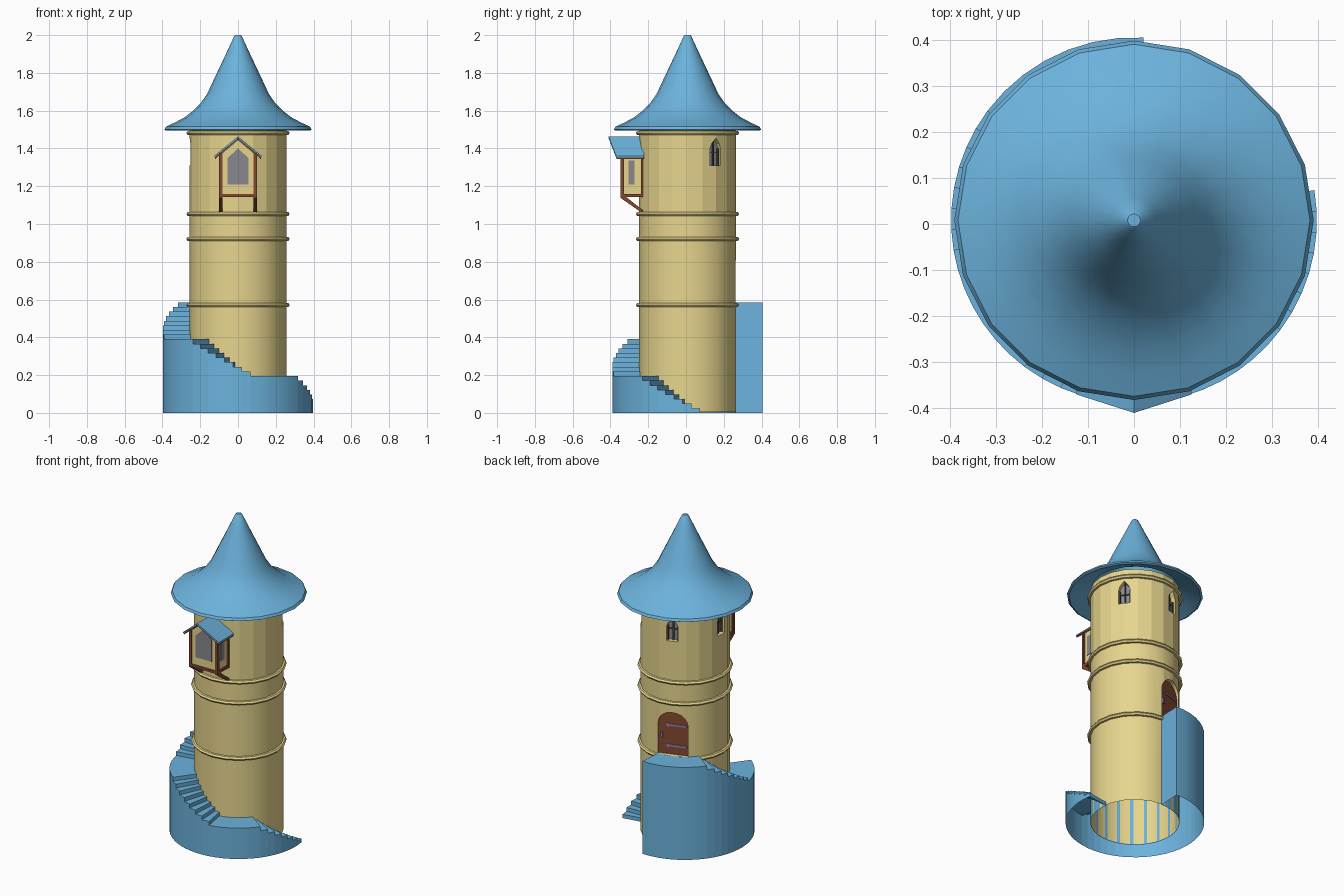
import bpy, bmesh
from math import sin, cos, pi, radians

if "Cube" in bpy.data.objects:
    bpy.data.objects.remove(bpy.data.objects["Cube"])

CY = 0.008      # tower axis in y
N = 20          # sides of the round parts


def material(name, col):
    m = bpy.data.materials.new(name)
    m.diffuse_color = (*col, 1)
    m.use_nodes = True
    m.node_tree.nodes["Principled BSDF"].inputs["Base Color"].default_value = m.diffuse_color
    return m


BLUE = material("blue_slate", (0.15, 0.45, 0.72))
STONE = material("cream_stone", (0.80, 0.67, 0.27))
WOOD = material("red_wood", (0.22, 0.065, 0.03))
GLASS = material("grey_glass", (0.25, 0.25, 0.27))
IRON = material("dark_iron", (0.07, 0.06, 0.06))
HINGE = material("mauve_metal", (0.30, 0.20, 0.42))


def finish(name, bm, mat, smooth=False):
    me = bpy.data.meshes.new(name)
    bm.to_mesh(me)
    bm.free()
    ob = bpy.data.objects.new(name, me)
    bpy.context.collection.objects.link(ob)
    me.materials.append(mat)
    if smooth:
        smooth_it(ob)
    return ob


def activate(ob):
    bpy.ops.object.select_all(action='DESELECT')
    ob.select_set(True)
    bpy.context.view_layer.objects.active = ob


def smooth_it(ob):
    activate(ob)
    bpy.ops.object.shade_smooth_by_angle(angle=radians(30))


def polar(r, deg, z, u=0.0):
    a = radians(deg)
    return (r * cos(a) - u * sin(a), CY + r * sin(a) + u * cos(a), z)


def lathe(name, profile, mat, smooth=True):
    """Turn a profile (r, z), listed bottom to top on the outside."""
    bm = bmesh.new()
    rows = [[bm.verts.new(polar(max(r, 1e-5), 360 * i / N, z)) for i in range(N)] for r, z in profile]
    for lo, hi in zip(rows, rows[1:]):
        for i in range(N):
            j = (i + 1) % N
            bm.faces.new((lo[i], lo[j], hi[j], hi[i]))
    bmesh.ops.remove_doubles(bm, verts=bm.verts, dist=1e-4)
    return finish(name, bm, mat, smooth)


def loft(name, a, b, mat):
    """Solid between two matching outlines."""
    bm = bmesh.new()
    va, vb = [[bm.verts.new(p) for p in pts] for pts in (a, b)]
    bm.faces.new(va)
    bm.faces.new(vb)
    n = len(va)
    for i in range(n):
        j = (i + 1) % n
        bm.faces.new((va[i], va[j], vb[j], vb[i]))
    bmesh.ops.recalc_face_normals(bm, faces=bm.faces)
    return finish(name, bm, mat)


def radial(name, pts, r0, r1, az, mat):
    """Outline (u, z) facing azimuth az, extruded from radius r0 to r1."""
    return loft(name, [polar(r0, az, z, u) for u, z in pts],
                [polar(r1, az, z, u) for u, z in pts], mat)


def rect(u0, u1, z0, z1):
    return [(u0, z0), (u1, z0), (u1, z1), (u0, z1)]


def arch(w, z0, zs, zt, n=10):
    return [(-w, z0), (w, z0)] + [(w * cos(pi * i / n), zs + (zt - zs) * sin(pi * i / n)) for i in range(n + 1)]


def gothic(w, z0, zs, zt):
    h = zt - zs
    return [(-w, z0), (w, z0), (w, zs), (w * .75, zs + h * .45), (0, zt), (-w * .75, zs + h * .45), (-w, zs)]


def wall(name, r, z0, z1, cutters, smooth):
    """Round wall with recesses, open at both ends."""
    ob = lathe(name, [(0, z0), (r, z0), (r, z1), (0, z1)], STONE, False)
    for c in cutters:
        c.hide_render = True
        m = ob.modifiers.new("recess", 'BOOLEAN')
        m.operation, m.object, m.solver = 'DIFFERENCE', c, 'EXACT'
        activate(ob)
        bpy.ops.object.modifier_apply(modifier=m.name)
        bpy.data.objects.remove(c)
    bm = bmesh.new()
    bm.from_mesh(ob.data)
    caps = [f for f in bm.faces if all(abs(v.co.z - z0) < 1e-4 for v in f.verts)
            or all(abs(v.co.z - z1) < 1e-4 for v in f.verts)]
    bmesh.ops.delete(bm, geom=caps, context='FACES')
    bm.to_mesh(ob.data)
    bm.free()
    if smooth:
        smooth_it(ob)


# tower walls with door and window recesses
WIN_AZ, DOOR_AZ = (36, 108, 180), 108
win = gothic(0.034, 1.31, 1.40, 1.455)
door = arch(0.09, 0.585, 0.775, 0.86)
wall("lower_wall", 0.256, 0.005, 1.05, [radial("door_cutter", door, 0.215, 0.32, DOOR_AZ, STONE)], True)
wall("upper_wall", 0.256, 1.05, 1.53,
     [radial("window_cutter", win, 0.222, 0.32, a, STONE) for a in WIN_AZ], False)

# stone bands
for i, z in enumerate((0.571, 0.921, 1.053, 1.482)):
    lathe(f"stone_band_{i}", [(0.252, z - .012), (0.267, z - .010), (0.274, z), (0.267, z + .010),
                              (0.252, z + .012)], STONE)

# flared roof with underside
lathe("roof", [(0.25, 1.55), (0.31, 1.522), (0.378, 1.494), (0.39, 1.5), (0.382, 1.515), (0.335, 1.537),
               (0.285, 1.563), (0.237, 1.6), (0.197, 1.64), (0.163, 1.69), (0.135, 1.75), (0.09, 1.845),
               (0.05, 1.93), (0.02, 1.995), (0.014, 2.0), (0, 2.0)], BLUE)

# small pointed windows
for a in WIN_AZ:
    radial(f"window_pane_{a}", win, 0.221, 0.226, a, GLASS)
    radial(f"window_mullion_{a}", rect(-.004, .004, 1.31, 1.45), 0.225, 0.234, a, IRON)
    radial(f"window_bar_{a}", rect(-.034, .034, 1.375, 1.382), 0.225, 0.232, a, IRON)
    for s in (-1, 1):
        radial(f"window_jamb_{a}", rect(s * .034, s * .027, 1.31, 1.40), 0.225, 0.238, a, IRON)

# door with strap hinges and handle
radial("door", door, 0.214, 0.228, DOOR_AZ, WOOD)
for z in (0.64, 0.77):
    radial("door_hinge", rect(-.03, .08, z - .006, z + .006), 0.227, 0.233, DOOR_AZ, HINGE)
    radial("hinge_tip", [(-.045, z), (-.03, z - .014), (-.018, z), (-.03, z + .014)], 0.227, 0.233, DOOR_AZ, HINGE)
radial("door_handle", rect(-.074, -.062, 0.685, 0.72), 0.227, 0.24, DOOR_AZ, HINGE)

# spiral stair: three flights with landings, open underneath
segs = []
H, STEP = 0.585 / 24, 6.6
for k in range(3):
    start = 9.5 - 90 * k
    for i in range(7):
        segs.append((start - STEP * i, start - STEP * (i + 1), (8 * k + i + 1) * H))
    a0, a1 = start - STEP * 7, (start - 90 if k < 2 else -273)
    d = (a1 - a0) / 7
    segs += [(a0 + d * i, a0 + d * (i + 1), 8 * (k + 1) * H) for i in range(7)]
RI, RO = 0.255, 0.397
bm = bmesh.new()


def quad(*pts):
    bm.faces.new([bm.verts.new(polar(*p)) for p in pts])


prev = 0
for a0, a1, z in segs:
    quad((RI, a0, z), (RI, a1, z), (RO, a1, z), (RO, a0, z))
    quad((RO, a0, 0), (RO, a0, z), (RO, a1, z), (RO, a1, 0))
    quad((RI, a0, 0), (RI, a1, 0), (RI, a1, z), (RI, a0, z))
    if z > prev + 1e-5:
        quad((RI, a0, prev), (RI, a0, z), (RO, a0, z), (RO, a0, prev))
    prev = z
quad((RI, a1, 0), (RO, a1, 0), (RO, a1, z), (RI, a1, z))
bmesh.ops.remove_doubles(bm, verts=bm.verts, dist=1e-5)
finish("spiral_stair", bm, BLUE, True)

# projecting bay on the front
F = 270
radial("bay_body", [(-.092, 1.15), (.092, 1.15), (.092, 1.368), (0, 1.445), (-.092, 1.368)], 0.235, 0.348, F, STONE)
radial("bay_window", [(-.056, 1.21), (.056, 1.21), (.056, 1.348), (0, 1.40), (-.056, 1.348)], 0.34, 0.351, F, GLASS)
radial("bay_front_rail", rect(-.1, .1, 1.143, 1.16), 0.335, 0.354, F, WOOD)
for s in (-1, 1):
    side = "right" if s > 0 else "left"
    radial(f"bay_post_{side}", rect(s * .083, s * .1, 1.15, 1.375), 0.337, 0.354, F, WOOD)
    radial(f"bay_back_post_{side}", rect(s * .083, s * .1, 1.15, 1.375), 0.236, 0.247, F, WOOD)
    radial(f"bay_side_rail_{side}", rect(s * .083, s * .1, 1.143, 1.16), 0.235, 0.354, F, WOOD)
    radial(f"bay_side_window_{side}", rect(s * .085, s * .095, 1.21, 1.335), 0.28, 0.313, F, GLASS)
    # slanted bracket
    prof = [(0.354, 1.15), (0.354, 1.138), (0.236, 1.055), (0.236, 1.073), (0.334, 1.15)]
    loft(f"bay_bracket_{side}", [polar(r, F, z, s * .083) for r, z in prof],
         [polar(r, F, z, s * .1) for r, z in prof], WOOD)
    # roof slope and timber lining below it
    for nm, mat, top, out in (("bay_roof", BLUE, 0, 0), ("bay_lining", WOOD, .008, .003)):
        q = [(0, .418 - out, 1.464), (0, .24, 1.464), (s * (.125 - out), .23, 1.361), (s * (.125 - out), .378 - out, 1.361)]
        loft(f"{nm}_{side}", [polar(r, F, z - top, u) for u, r, z in q],
             [polar(r, F, z - top - .009, u) for u, r, z in q], mat)
